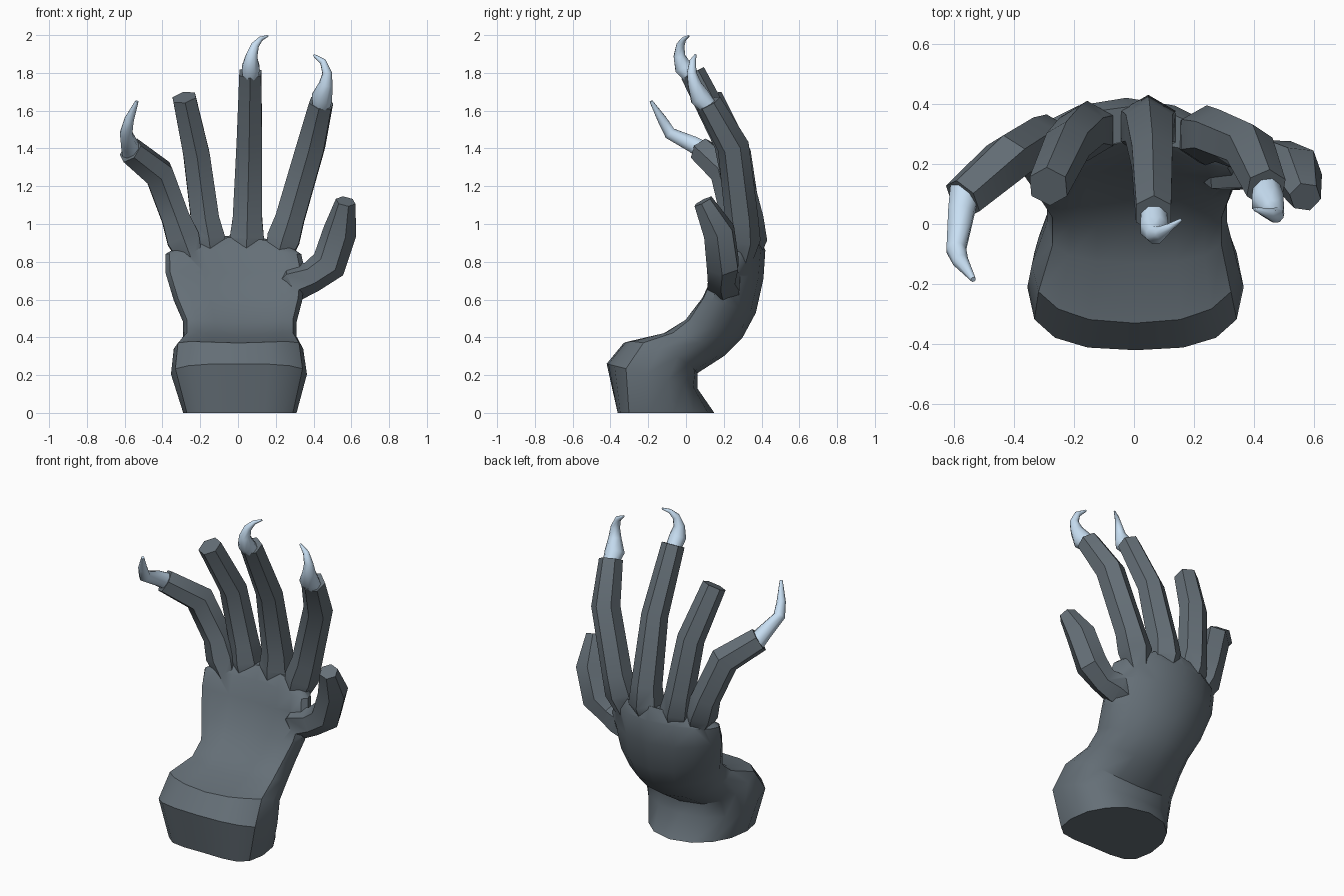
import bpy, math
from mathutils import Vector


def material(name, color):
    m = bpy.data.materials.new(name)
    m.diffuse_color = (*color, 1)
    return m


SKIN = material("slate skin", (0.13, 0.16, 0.185))
CLAW = material("pale claw", (0.58, 0.74, 0.90))


def loft(name, rings, mat):
    n = len(rings[0])
    verts = [p for r in rings for p in r]
    faces = [tuple(range(n))[::-1],
             tuple(range((len(rings) - 1) * n, len(rings) * n))]
    for i in range(len(rings) - 1):
        for j in range(n):
            k = (j + 1) % n
            faces.append((i * n + j, i * n + k, (i + 1) * n + k, (i + 1) * n + j))
    me = bpy.data.meshes.new(name)
    me.from_pydata(verts, [], faces)
    me.materials.append(mat)
    ob = bpy.data.objects.new(name, me)
    bpy.context.collection.objects.link(ob)
    return ob


def tube(name, path, mat, sides):
    """Tapered tube through (x, y, z, radius) points, without twist."""
    pts = [Vector(p[:3]) for p in path]
    rings = []
    u = Vector((1, 0, 0))
    for i, p in enumerate(pts):
        d = Vector((0, 0, 0))
        if i > 0:
            d += (p - pts[i - 1]).normalized()
        if i < len(pts) - 1:
            d += (pts[i + 1] - p).normalized()
        d.normalize()
        u = (u - d * u.dot(d)).normalized()
        v = d.cross(u)
        r = path[i][3]
        rings.append([p + r * (u * math.cos(a) + v * math.sin(a))
                      for a in (2 * math.pi * (j + 0.5) / sides for j in range(sides))])
    return loft(name, rings, mat)


def smooth(ob, angle):
    bpy.ops.object.select_all(action='DESELECT')
    ob.select_set(True)
    bpy.context.view_layer.objects.active = ob
    bpy.ops.object.shade_smooth_by_angle(angle=math.radians(angle))


# Wrist and palm: x left, x right, front y/z, back y/z, side bow in y and z
SECTIONS = [
    (-0.29, 0.31, -0.36, 0.00, 0.15, 0.00, -0.09, 0.00),
    (-0.355, 0.365, -0.42, 0.26, 0.06, 0.13, -0.03, 0.01),
    (-0.34, 0.345, -0.33, 0.37, 0.06, 0.21, 0.00, 0.05),
    (-0.29, 0.31, -0.13, 0.41, 0.20, 0.30, -0.03, 0.05),
    (-0.29, 0.31, 0.00, 0.48, 0.30, 0.40, -0.07, 0.04),
    (-0.34, 0.34, 0.11, 0.60, 0.37, 0.53, -0.10, 0.03),
    (-0.385, 0.355, 0.18, 0.74, 0.41, 0.71, -0.10, 0.02),
    (-0.385, 0.335, 0.22, 0.86, 0.42, 0.86, -0.10, -0.02),
    (-0.31, 0.27, 0.27, 0.93, 0.39, 0.94, -0.07, -0.05),
]
rings = []
for xl, xr, yf, zf, yb, zb, by, bz in SECTIONS:
    ring = []
    for j in range(16):
        a = 2 * math.pi * j / 16
        c, s = math.cos(a), math.sin(a)
        x = math.copysign(abs(c) ** 0.85, c)
        t = (math.copysign(abs(s) ** 0.8, s) + 1) / 2
        ring.append(((xl + xr) / 2 + x * (xr - xl) / 2,
                     yf + (yb - yf) * t + by * x * x,
                     zf + (zb - zf) * t + bz * x * x))
    rings.append(ring)
hand = loft("hand", rings, SKIN)

# Fingers and thumb: buried root, flared base, knuckle, joint, tip
DIGITS = {
    "little_finger": [(-0.22, 0.25, 0.74, 0.05), (-0.29, 0.265, 0.92, 0.10),
                      (-0.33, 0.27, 1.03, 0.085),
                      (-0.42, 0.215, 1.27, 0.088), (-0.57, 0.085, 1.39, 0.074)],
    "ring_finger": [(-0.13, 0.29, 0.72, 0.05), (-0.155, 0.31, 0.92, 0.10),
                    (-0.175, 0.31, 1.03, 0.086),
                    (-0.22, 0.265, 1.37, 0.08), (-0.285, 0.125, 1.67, 0.07)],
    "middle_finger": [(0.04, 0.29, 0.72, 0.05), (0.047, 0.325, 0.92, 0.105),
                      (0.05, 0.32, 1.03, 0.09),
                      (0.06, 0.225, 1.43, 0.078), (0.065, 0.035, 1.80, 0.067)],
    "index_finger": [(0.18, 0.27, 0.72, 0.05), (0.24, 0.295, 0.92, 0.10),
                     (0.275, 0.295, 1.03, 0.088),
                     (0.385, 0.25, 1.41, 0.085), (0.44, 0.12, 1.64, 0.07)],
    "thumb": [(0.18, 0.24, 0.62, 0.05), (0.295, 0.20, 0.69, 0.10),
              (0.39, 0.19, 0.72, 0.083), (0.48, 0.195, 0.785, 0.095),
              (0.54, 0.175, 0.96, 0.09), (0.57, 0.09, 1.12, 0.054)],
}
for name, path in DIGITS.items():
    digit = tube(name, path, SKIN, 6)
    mod = hand.modifiers.new(name, 'BOOLEAN')
    mod.operation = 'UNION'
    mod.solver = 'EXACT'
    mod.object = digit
    bpy.context.view_layer.objects.active = hand
    bpy.ops.object.modifier_apply(modifier=mod.name)
    bpy.data.objects.remove(digit)
smooth(hand, 36)

# Claws
CLAWS = {
    "little_claw": [(-0.56, 0.12, 1.37, 0.055), (-0.575, 0.04, 1.42, 0.047),
                    (-0.592, -0.085, 1.48, 0.035), (-0.577, -0.125, 1.55, 0.027),
                    (-0.535, -0.185, 1.65, 0.009)],
    "middle_claw": [(0.065, 0.04, 1.77, 0.045), (0.068, -0.015, 1.83, 0.05),
                    (0.072, -0.035, 1.89, 0.033), (0.09, -0.03, 1.945, 0.023),
                    (0.12, -0.01, 1.98, 0.013), (0.158, 0.015, 1.996, 0.005)],
    "index_claw": [(0.44, 0.13, 1.61, 0.045), (0.445, 0.075, 1.67, 0.058),
                   (0.465, 0.045, 1.74, 0.038), (0.472, 0.03, 1.80, 0.027),
                   (0.45, 0.035, 1.86, 0.018), (0.40, 0.05, 1.895, 0.006)],
}
for name, path in CLAWS.items():
    smooth(tube(name, path, CLAW, 8), 60)
